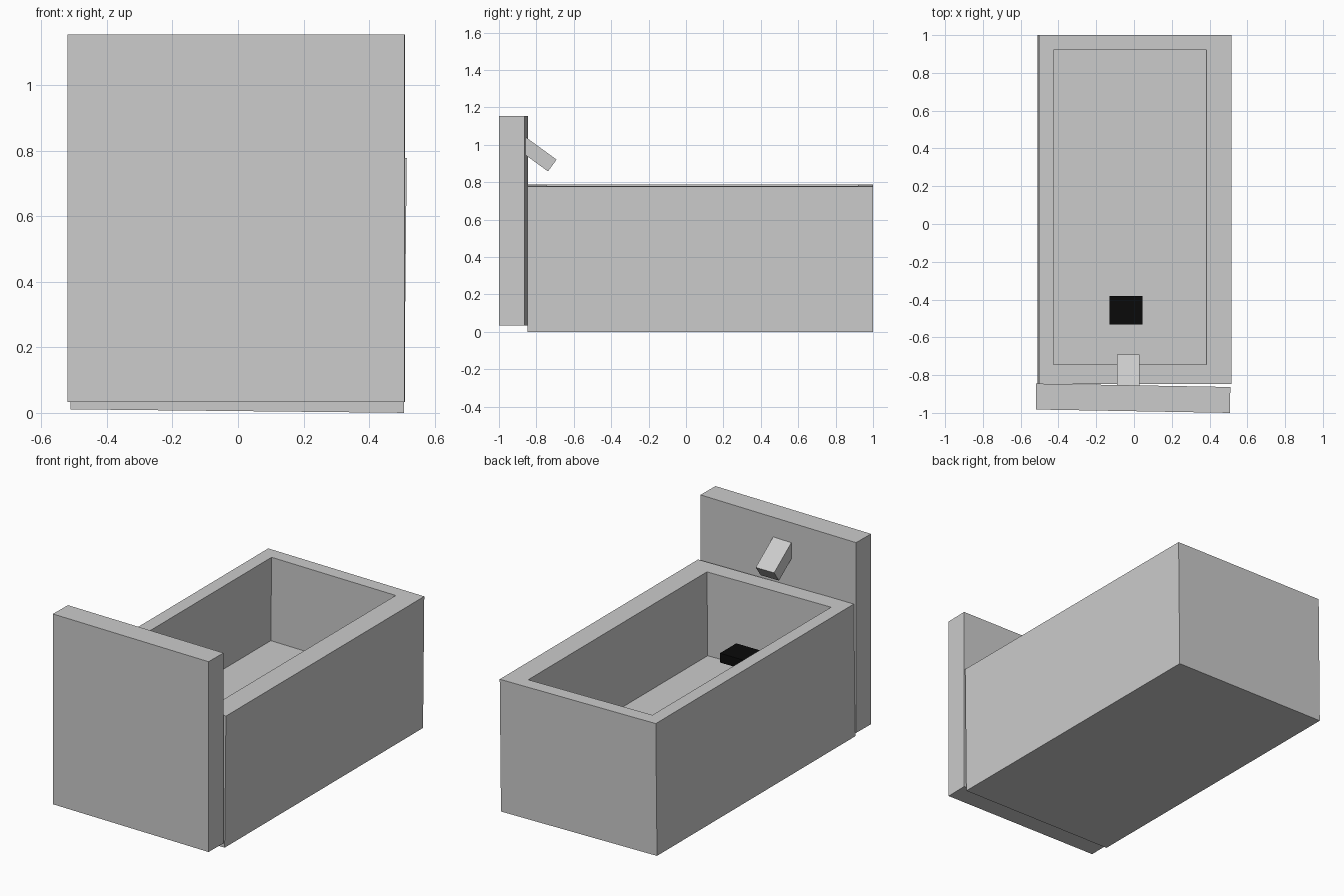
import bpy, bmesh
from math import radians
from mathutils import Vector

if "Cube" in bpy.data.objects:
    bpy.data.objects.remove(bpy.data.objects["Cube"])


def make_object(name, bm, loc=(0, 0, 0), rot=(0, 0, 0)):
    bmesh.ops.recalc_face_normals(bm, faces=bm.faces)
    mesh = bpy.data.meshes.new(name)
    bm.to_mesh(mesh)
    bm.free()
    ob = bpy.data.objects.new(name, mesh)
    ob.location = loc
    ob.rotation_euler = [radians(a) for a in rot]
    bpy.context.collection.objects.link(ob)
    return ob


def box(name, size, loc, rot=(0, 0, 0)):
    bm = bmesh.new()
    bmesh.ops.create_cube(bm, size=1)
    bmesh.ops.scale(bm, vec=Vector(size), verts=bm.verts)
    return make_object(name, bm, loc, rot)


# Basin: rectangular rings from the base, over the rim, down to the inner floor
def rect_ring(bm, x0, x1, y0, y1, z):
    return [bm.verts.new(p) for p in ((x0, y0, z), (x1, y0, z), (x1, y1, z), (x0, y1, z))]


bm = bmesh.new()
rings = [
    rect_ring(bm, -0.509, 0.509, -0.848, 1.0, -0.389),
    rect_ring(bm, -0.509, 0.509, -0.848, 1.0, 0.389),
    rect_ring(bm, -0.431, 0.379, -0.745, 0.92, 0.389),
    rect_ring(bm, -0.431, 0.379, -0.745, 0.92, -0.104),
]
for a, b in zip(rings, rings[1:]):
    for i in range(4):
        j = (i + 1) % 4
        bm.faces.new((a[i], a[j], b[j], b[i]))
bm.faces.new(rings[0])
bm.faces.new(rings[-1])
make_object("basin", bm, (0.002, 0, 0.3945), (0, 0.6, 0))

# Upright panel at the front, very slightly turned
box("back_panel", (1.028, 0.137, 1.122), (-0.005, -0.9225, 0.594), (0, 0, -1))

# Spout slanting down out of the panel
box("spout", (0.12, 0.22, 0.078), (-0.03, -0.804, 0.954), (-36, 0, 0))

# Small black block inside the basin
block = box("black_block", (0.175, 0.152, 0.055), (-0.043, -0.456, 0.503))
black = bpy.data.materials.new("black")
black.diffuse_color = (0.003, 0.003, 0.003, 1)
black.use_nodes = True
black.node_tree.nodes["Principled BSDF"].inputs["Base Color"].default_value = black.diffuse_color
block.data.materials.append(black)
